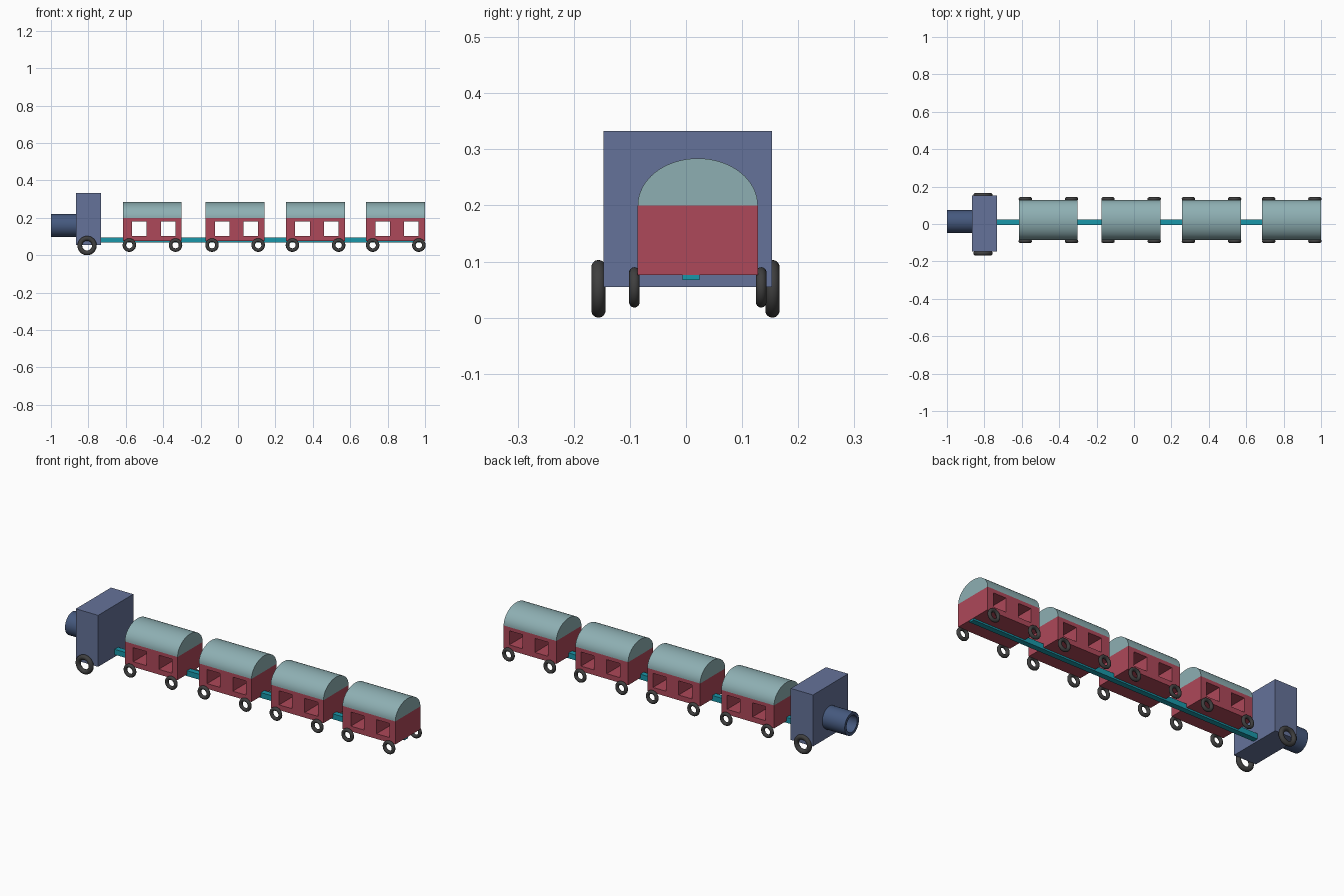
import bpy, bmesh
from math import pi, cos, sin, radians

if "Cube" in bpy.data.objects:
    bpy.data.objects.remove(bpy.data.objects["Cube"])


def material(name, rgb):
    m = bpy.data.materials.new(name)
    m.diffuse_color = (*rgb, 1)
    m.use_nodes = True
    m.node_tree.nodes["Principled BSDF"].inputs["Base Color"].default_value = m.diffuse_color
    return m


RED = material("wagon_red", (0.42, 0.065, 0.10))
ROOF = material("roof_sage", (0.27, 0.43, 0.45))
BLUE = material("cab_blue", (0.13, 0.17, 0.32))
NAVY = material("boiler_navy", (0.06, 0.10, 0.21))
TEAL = material("coupling_teal", (0.01, 0.31, 0.40))
DARK = material("tyre_dark", (0.05, 0.05, 0.05))


def add_boxes(name, boxes, mat=None):
    """One object from (x0, x1, y0, y1, z0, z1) boxes."""
    bm = bmesh.new()
    for x0, x1, y0, y1, z0, z1 in boxes:
        verts = bmesh.ops.create_cube(bm, size=1)["verts"]
        for v in verts:
            v.co.x = x0 if v.co.x < 0 else x1
            v.co.y = y0 if v.co.y < 0 else y1
            v.co.z = z0 if v.co.z < 0 else z1
    return finish(name, bm, mat)


def finish(name, bm, mat=None, smooth=False):
    bmesh.ops.recalc_face_normals(bm, faces=bm.faces)
    me = bpy.data.meshes.new(name)
    bm.to_mesh(me)
    bm.free()
    ob = bpy.data.objects.new(name, me)
    bpy.context.collection.objects.link(ob)
    if mat:
        me.materials.append(mat)
    if smooth:
        bpy.ops.object.select_all(action='DESELECT')
        ob.select_set(True)
        bpy.context.view_layer.objects.active = ob
        bpy.ops.object.shade_smooth_by_angle(angle=radians(30))
    return ob


def add_wheel(name, x, y, z, radius, minor):
    bpy.ops.mesh.primitive_torus_add(location=(x, y, z), rotation=(pi / 2, 0, 0),
                                     major_radius=radius - minor, minor_radius=minor,
                                     major_segments=40, minor_segments=14)
    ob = bpy.context.object
    ob.name = name
    ob.data.materials.append(DARK)
    bpy.ops.object.shade_smooth()


# Locomotive cab
add_boxes("cab", [(-0.866, -0.733, -0.147, 0.153, 0.055, 0.333)], BLUE)

# Hollow boiler tube: closed ring profile swept around the x axis
bm = bmesh.new()
profile = [(-1.0, 0.045), (-1.0, 0.061), (-0.86, 0.061), (-0.86, 0.045)]
N = 48
rings = [[bm.verts.new((x, 0.013 + r * cos(2 * pi * i / N), 0.159 + r * sin(2 * pi * i / N)))
          for i in range(N)] for x, r in profile]
for a in range(4):
    p, q = rings[a], rings[(a + 1) % 4]
    for i in range(N):
        j = (i + 1) % N
        bm.faces.new((p[i], p[j], q[j], q[i]))
finish("boiler_tube", bm, NAVY, smooth=True)

# Locomotive wheels
for side, y in (("front", -0.156), ("back", 0.154)):
    add_wheel("cab_wheel_" + side, -0.807, y, 0.0515, 0.0515, 0.0128)

# Coupling bar running under the whole train
add_boxes("coupling_bar", [(-0.74, 0.998, -0.006, 0.024, 0.067, 0.096)], TEAL)

# Wagons
LENGTH, Y0, Y1 = 0.315, -0.086, 0.128
for n, x in enumerate((-0.616, -0.174, 0.256, 0.685), 1):
    # Body with two window openings cut straight through
    body = add_boxes(f"wagon_body_{n}", [(x, x + LENGTH, Y0, Y1, 0.076, 0.2)], RED)
    cutter = add_boxes("window_cutter", [(x + a, x + b, -0.3, 0.3, 0.104, 0.18)
                                         for a, b in ((0.05, 0.128), (0.203, 0.281))])
    cutter.hide_render = True
    mod = body.modifiers.new("windows", 'BOOLEAN')
    mod.operation, mod.solver, mod.object = 'DIFFERENCE', 'EXACT', cutter
    bpy.context.view_layer.objects.active = body
    bpy.ops.object.modifier_apply(modifier=mod.name)
    bpy.data.objects.remove(cutter)

    # Half-ellipse roof
    bm = bmesh.new()
    arc = [bm.verts.new((x, 0.021 + 0.107 * cos(pi * i / 32), 0.2 + 0.084 * sin(pi * i / 32)))
           for i in range(33)]
    end = bm.faces.new(arc)
    new = bmesh.ops.extrude_face_region(bm, geom=[end], use_keep_orig=True)["geom"]
    bmesh.ops.translate(bm, vec=(LENGTH, 0, 0),
                        verts=[g for g in new if isinstance(g, bmesh.types.BMVert)])
    finish(f"wagon_roof_{n}", bm, ROOF, smooth=True)

    # Four wheels
    for end_name, dx in (("left", 0.035), ("right", 0.282)):
        for side, y in (("front", -0.092), ("back", 0.134)):
            add_wheel(f"wagon_{n}_wheel_{end_name}_{side}", x + dx, y, 0.054, 0.036, 0.0095)
